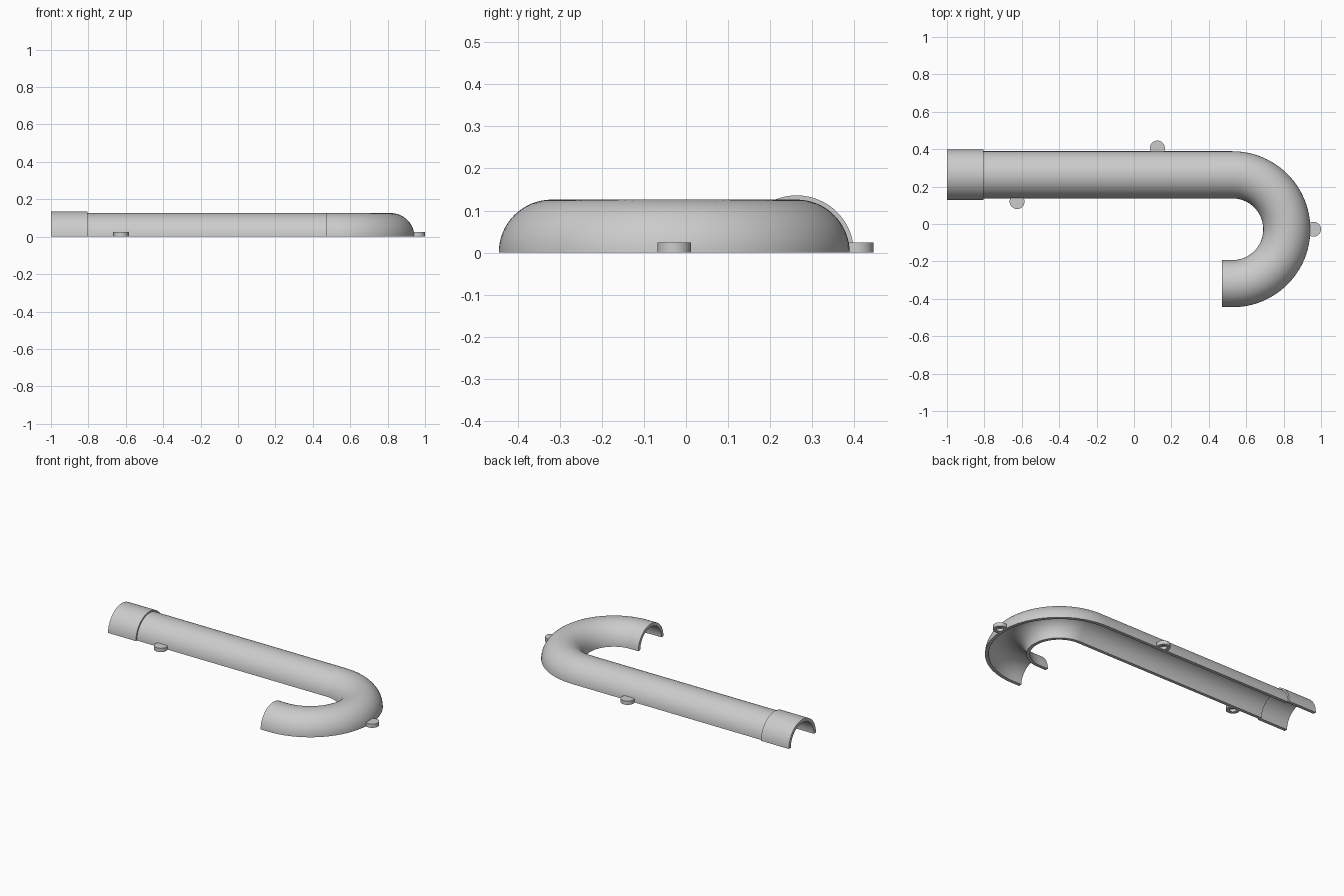
import bpy, bmesh
from math import sin, cos, pi, radians
from mathutils import Vector

cube = bpy.data.objects.get("Cube")
if cube:
    bpy.data.objects.remove(cube, do_unlink=True)

grey = bpy.data.materials.new("plain_grey")
grey.use_nodes = True
colour = (0.6, 0.6, 0.6, 1)
grey.diffuse_color = colour
grey.node_tree.nodes["Principled BSDF"].inputs["Base Color"].default_value = colour

PIPE_Y = 0.263               # centre line of the long arm
PIPE_R, PIPE_IN = 0.126, 0.106
BEND_R = 0.291
BEND = Vector((0.526, PIPE_Y - BEND_R, 0))
COLLAR_X = -0.805


def finish(name, bm):
    bmesh.ops.remove_doubles(bm, verts=bm.verts, dist=1e-5)
    bmesh.ops.recalc_face_normals(bm, faces=bm.faces)
    mesh = bpy.data.meshes.new(name)
    bm.to_mesh(mesh)
    bm.free()
    mesh.materials.append(grey)
    ob = bpy.data.objects.new(name, mesh)
    bpy.context.collection.objects.link(ob)
    bpy.ops.object.select_all(action='DESELECT')
    ob.select_set(True)
    bpy.context.view_layer.objects.active = ob
    bpy.ops.object.shade_smooth_by_angle(angle=radians(30))
    return ob


def bridge(bm, a, b):
    for i in range(len(a)):
        j = (i + 1) % len(a)
        bm.faces.new((a[i], a[j], b[j], b[i]))


def half_pipe(name, stations, outer, inner, steps=32):
    """Sweep a half ring along (centre, sideways direction) stations."""
    angles = [pi * i / steps for i in range(steps + 1)]
    section = [(outer * cos(a), outer * sin(a)) for a in angles]
    section += [(inner * cos(a), inner * sin(a)) for a in reversed(angles)]
    bm = bmesh.new()
    rings = [[bm.verts.new(c + side * u + Vector((0, 0, v))) for u, v in section]
             for c, side in stations]
    for a, b in zip(rings, rings[1:]):
        bridge(bm, a, b)
    # end caps as strips of quads
    n = len(section)
    for r in (rings[0], rings[-1]):
        for i in range(steps):
            bm.faces.new((r[i], r[i + 1], r[n - 2 - i], r[n - 1 - i]))
    return finish(name, bm)


def peg(name, foot, outward):
    """Round lug with a blind hole underneath, trimmed inside the pipe wall."""
    profile = [(0, 0.024), (0.04, 0.024), (0.04, 0), (0.02, 0), (0.02, 0.018), (0, 0.018)]
    centre = foot + outward * 0.017
    bm = bmesh.new()
    count = 40
    rings = []
    for r, z in profile:
        ring = []
        for i in range(count):
            a = 2 * pi * i / count
            p = Vector((r * cos(a), r * sin(a), z))
            depth = p.dot(outward)
            if depth < -0.028:
                p -= outward * (depth + 0.028)
            ring.append(bm.verts.new(centre + p))
        rings.append(ring)
    for a, b in zip(rings, rings[1:]):
        bridge(bm, a, b)
    return finish(name, bm)


# Hooked half pipe: long arm, half-circle bend, short return
side = Vector((0, 1, 0))
path = [(Vector((COLLAR_X, PIPE_Y, 0)), side)]
for i in range(49):
    a = pi / 2 - pi * i / 48
    out = Vector((cos(a), sin(a), 0))
    path.append((BEND + out * BEND_R, out))
path.append((Vector((0.47, BEND.y - BEND_R, 0)), -side))
half_pipe("hooked_half_pipe", path, PIPE_R, PIPE_IN)

# Wider socket at the open end of the long arm
half_pipe("socket_collar",
          [(Vector((x, PIPE_Y, 0)), side) for x in (-1, COLLAR_X)], 0.136, 0.116)

# Lugs along the bottom edge
peg("front_lug", Vector((-0.625, PIPE_Y - PIPE_R, 0)), -side)
peg("back_lug", Vector((0.125, PIPE_Y + PIPE_R, 0)), side)
peg("bend_lug", BEND + Vector((BEND_R + PIPE_R, 0, 0)), Vector((1, 0, 0)))
